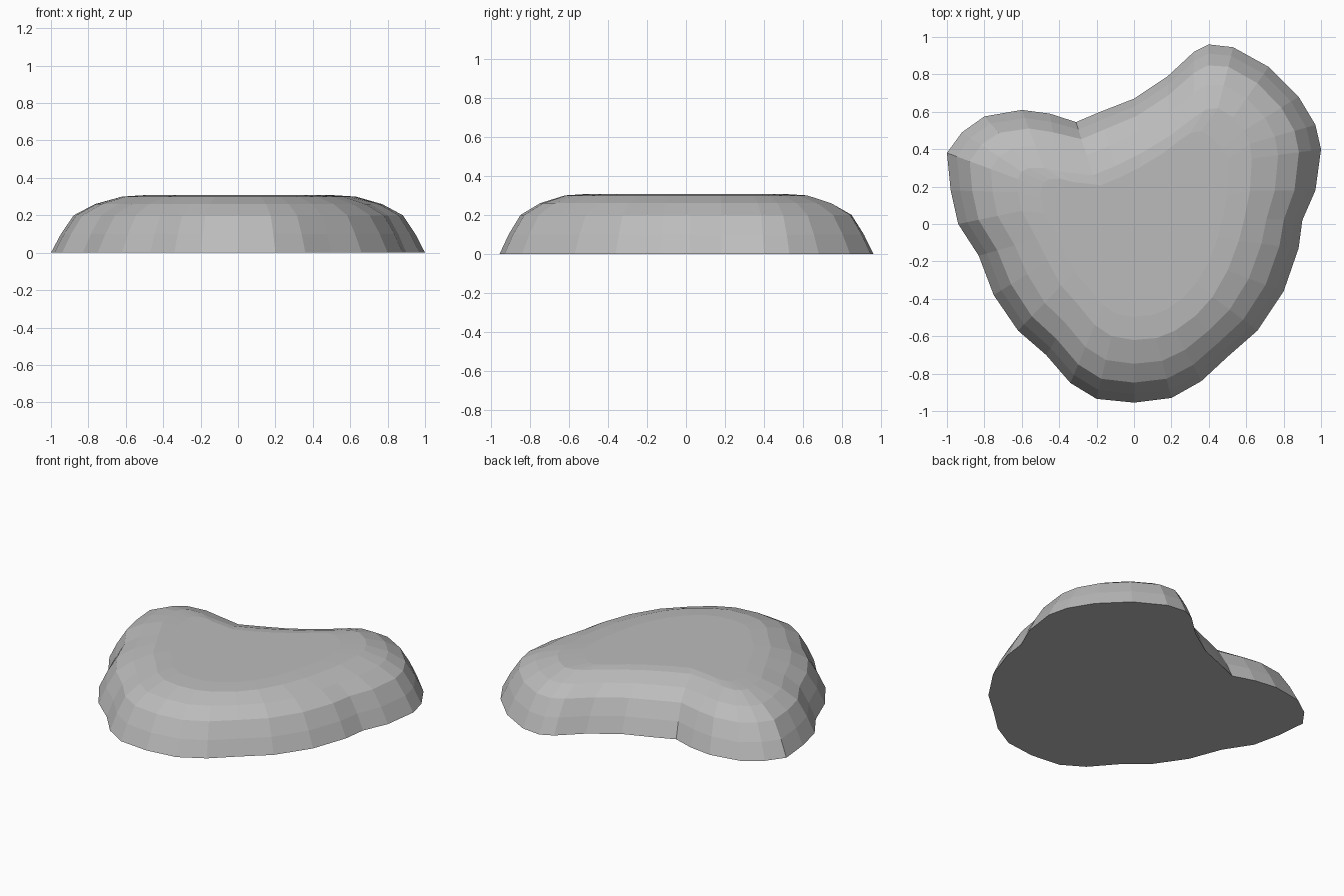
import bpy
import bmesh
from mathutils import Vector

default_cube = bpy.data.objects.get("Cube")
if default_cube:
    bpy.data.objects.remove(default_cube, do_unlink=True)


def flat_material(name, color):
    material = bpy.data.materials.new(name)
    material.use_nodes = True
    material.diffuse_color = color
    for node in material.node_tree.nodes:
        if node.type == "BSDF_PRINCIPLED":
            node.inputs["Base Color"].default_value = color
    return material


def loft_slab(name, foot, shoulder, profile, crown_scale, crown_height, material):
    """Loft rings from the foot outline to the shoulder outline, then cap both ends."""
    bm = bmesh.new()
    rings = []
    for blend, height in profile:
        ring = []
        for outer, inner in zip(foot, shoulder):
            point = Vector(outer).lerp(Vector(inner), blend)
            ring.append(bm.verts.new((point.x, point.y, height)))
        rings.append(ring)

    # Slightly raised crown
    rings.append([bm.verts.new((x * crown_scale, y * crown_scale, crown_height))
                  for x, y in shoulder])

    for lower, upper in zip(rings, rings[1:]):
        for i in range(len(lower)):
            bm.faces.new((lower[i - 1], lower[i], upper[i], upper[i - 1]))
    bm.faces.new(rings[0])
    bm.faces.new(rings[-1])
    bmesh.ops.recalc_face_normals(bm, faces=bm.faces)

    mesh = bpy.data.meshes.new(name)
    bm.to_mesh(mesh)
    bm.free()
    mesh.materials.append(material)
    slab = bpy.data.objects.new(name, mesh)
    bpy.context.collection.objects.link(slab)
    return slab


# Ground outline: left lobe, notch, tall back lobe, right side, front lobe
foot_outline = [
    (-1, .38), (-.92, .49), (-.8, .575), (-.6, .61), (-.45, .59), (-.31, .545),
    (-.18, .6), (0, .67), (.18, .79), (.32, .92), (.4, .96), (.53, .945),
    (.72, .84), (.88, .68), (.97, .53), (1, .4), (.97, .18), (.9, .02),
    (.88, -.13), (.8, -.36), (.66, -.57), (.5, -.71), (.36, -.84), (.2, -.93),
    (0, -.955), (-.2, -.935), (-.34, -.85), (-.47, -.7), (-.62, -.57),
    (-.75, -.38), (-.83, -.17), (-.94, 0), (-.98, .18),
]

# Edge of the flat top, point for point with the ground outline
shoulder_outline = [
    (-.62, .24), (-.6, .28), (-.56, .3), (-.48, .3), (-.4, .28), (-.22, .26),
    (-.1, .31), (.04, .38), (.19, .47), (.32, .57), (.38, .61), (.45, .62),
    (.53, .57), (.59, .5), (.62, .43), (.63, .35), (.62, .18), (.59, .03),
    (.56, -.09), (.5, -.25), (.42, -.39), (.33, -.49), (.22, -.57), (.12, -.61),
    (0, -.62), (-.12, -.6), (-.21, -.54), (-.3, -.43), (-.39, -.33),
    (-.46, -.2), (-.52, -.08), (-.6, .07), (-.62, .17),
]

# Rounded side: blend toward the shoulder, height
side_profile = [(0, 0), (.14, .1), (.32, .2), (.62, .26), (1, .3)]

stone_grey = flat_material("stone grey", (.5, .5, .5, 1))
loft_slab("rock_slab", foot_outline, shoulder_outline, side_profile, .8, .308, stone_grey)
